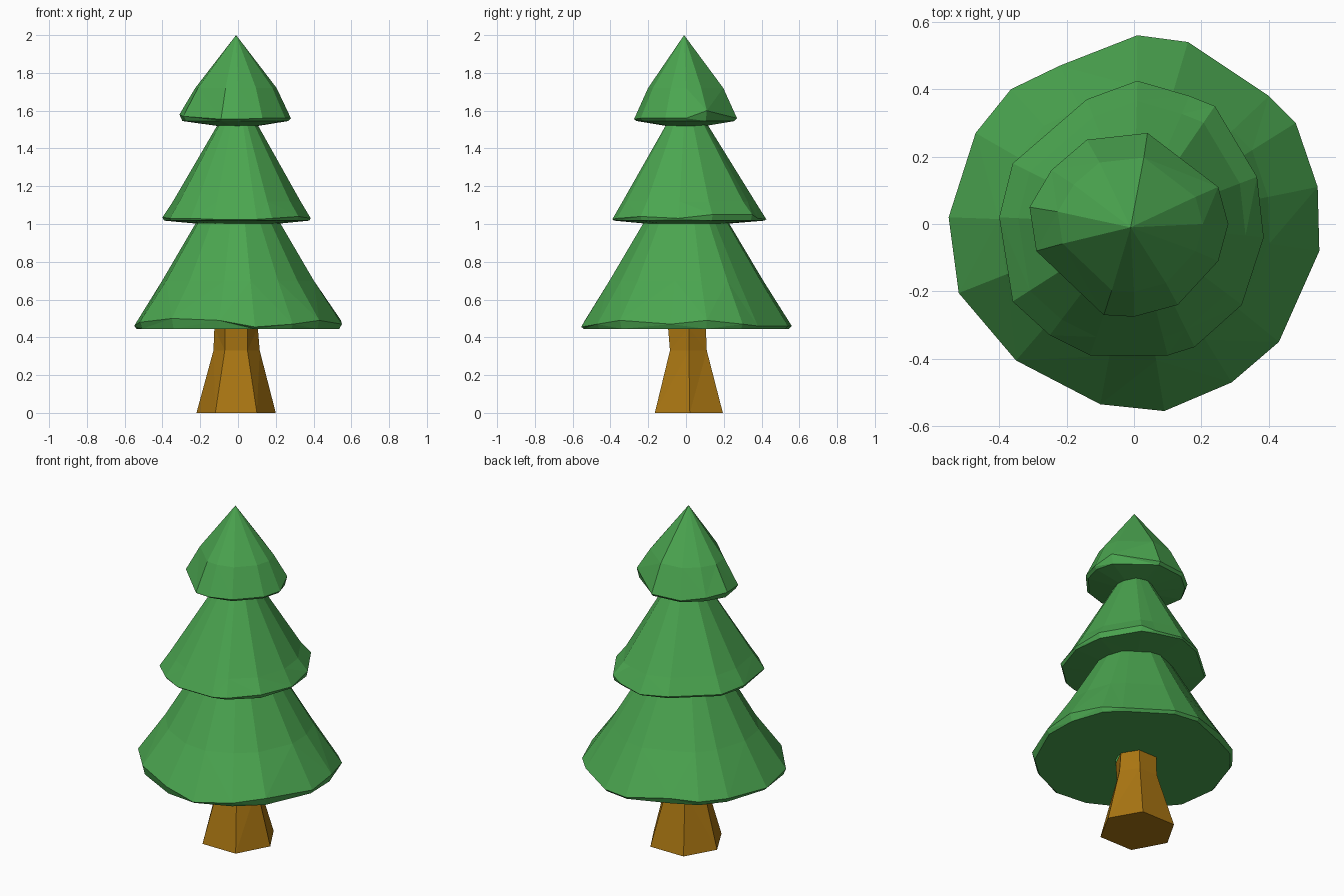
import bpy, bmesh

if "Cube" in bpy.data.objects:
    bpy.data.objects.remove(bpy.data.objects["Cube"])


def material(name, rgb):
    m = bpy.data.materials.new(name)
    m.diffuse_color = (*rgb, 1)
    m.use_nodes = True
    m.node_tree.nodes["Principled BSDF"].inputs["Base Color"].default_value = m.diffuse_color
    return m


GREEN = material("needles", (0.07, 0.38, 0.08))
BROWN = material("bark", (0.40, 0.18, 0.006))


def loft(name, rings, mat, apex=None, cap_bottom=False):
    """Skin rings of equal point count, flat shaded."""
    bm = bmesh.new()
    loops = [[bm.verts.new(p) for p in r] for r in rings]
    n = len(loops[0])
    for a, b in zip(loops, loops[1:]):
        for i in range(n):
            j = (i + 1) % n
            bm.faces.new((a[i], a[j], b[j], b[i]))
    if apex:
        tip = bm.verts.new(apex)
        for i in range(n):
            bm.faces.new((loops[-1][i], loops[-1][(i + 1) % n], tip))
    if cap_bottom:
        bm.faces.new(loops[0][::-1])
    bmesh.ops.triangulate(bm, faces=[f for f in bm.faces if len(f.verts) == 4])
    bmesh.ops.recalc_face_normals(bm, faces=bm.faces)
    # open rings can fool the normal solver, so orient by signed volume
    if bm.calc_volume(signed=True) < 0:
        bmesh.ops.reverse_faces(bm, faces=bm.faces)
    me = bpy.data.meshes.new(name)
    bm.to_mesh(me)
    bm.free()
    me.materials.append(mat)
    ob = bpy.data.objects.new(name, me)
    bpy.context.collection.objects.link(ob)
    return ob


def tier(name, outline, under, above, apex=None):
    """Irregular rim (x, y, z) with scaled rings (scale, z) below and above."""
    def ring(s, z):
        return [(x * s, y * s, z) for x, y, _ in outline]

    def neck(r, z):
        return [(x * r / (x * x + y * y) ** .5, y * r / (x * x + y * y) ** .5, z)
                for x, y, _ in outline]
    (inner_r, inner_z), (edge_s, edge_z) = under
    rings = [neck(inner_r, inner_z), ring(edge_s, edge_z), outline]
    rings += [ring(s, z) for s, z in above]
    return loft(name, rings, GREEN, apex)


# Rim outlines, anticlockwise from the right
lower = [(.55, -.08, .47), (.545, .11, .49), (.48, .30, .47), (.40, .38, .46),
         (.16, .54, .46), (.01, .56, .46), (-.22, .47, .48), (-.365, .40, .47),
         (-.47, .27, .47), (-.55, .02, .46), (-.52, -.205, .48), (-.35, -.405, .50),
         (-.10, -.535, .49), (.09, -.555, .455), (.29, -.47, .47), (.43, -.35, .49)]
middle = [(.385, -.04, 1.03), (.365, .14, 1.05), (.24, .35, 1.05), (.165, .38, 1.03),
          (.01, .425, 1.025), (-.14, .37, 1.03), (-.36, .18, 1.03), (-.40, .02, 1.035),
          (-.36, -.23, 1.03), (-.25, -.33, 1.03), (-.13, -.39, 1.025),
          (.10, -.39, 1.025), (.18, -.365, 1.03), (.32, -.24, 1.04)]
upper = [(.28, 0, 1.56), (.25, .11, 1.60), (.04, .27, 1.56), (-.14, .25, 1.56),
         (-.245, .16, 1.57), (-.31, .05, 1.58), (-.29, -.08, 1.57),
         (-.09, -.27, 1.555), (0, -.275, 1.555), (.13, -.24, 1.56), (.25, -.11, 1.56)]

# Three foliage tiers
tier("lower_foliage", lower, ((.10, .445), (.975, .445)), [(.73, .70), (.395, 1.015)])
tier("middle_foliage", middle, ((.20, 1.0), (.98, 1.018)), [(.86, 1.12), (.27, 1.525)])
tier("upper_foliage", upper, ((.08, 1.515), (.95, 1.545)), [(.73, 1.72)], (-.01, -.01, 2))


# Hexagonal trunk, flared at the foot
def hexagon(xs, ys, z):
    a, b, c, d = xs
    lo, mid, hi = ys
    return [(d, mid, z), (c, hi, z), (b, hi, z), (a, mid, z), (b, lo, z), (c, lo, z)]


loft("trunk", [hexagon((-.22, -.12, .10, .20), (-.165, .02, .195), 0),
               hexagon((-.13, -.07, .05, .115), (-.085, .015, .11), .33),
               hexagon((-.125, -.07, .05, .105), (-.095, .015, .105), .45)],
     BROWN, cap_bottom=True)
